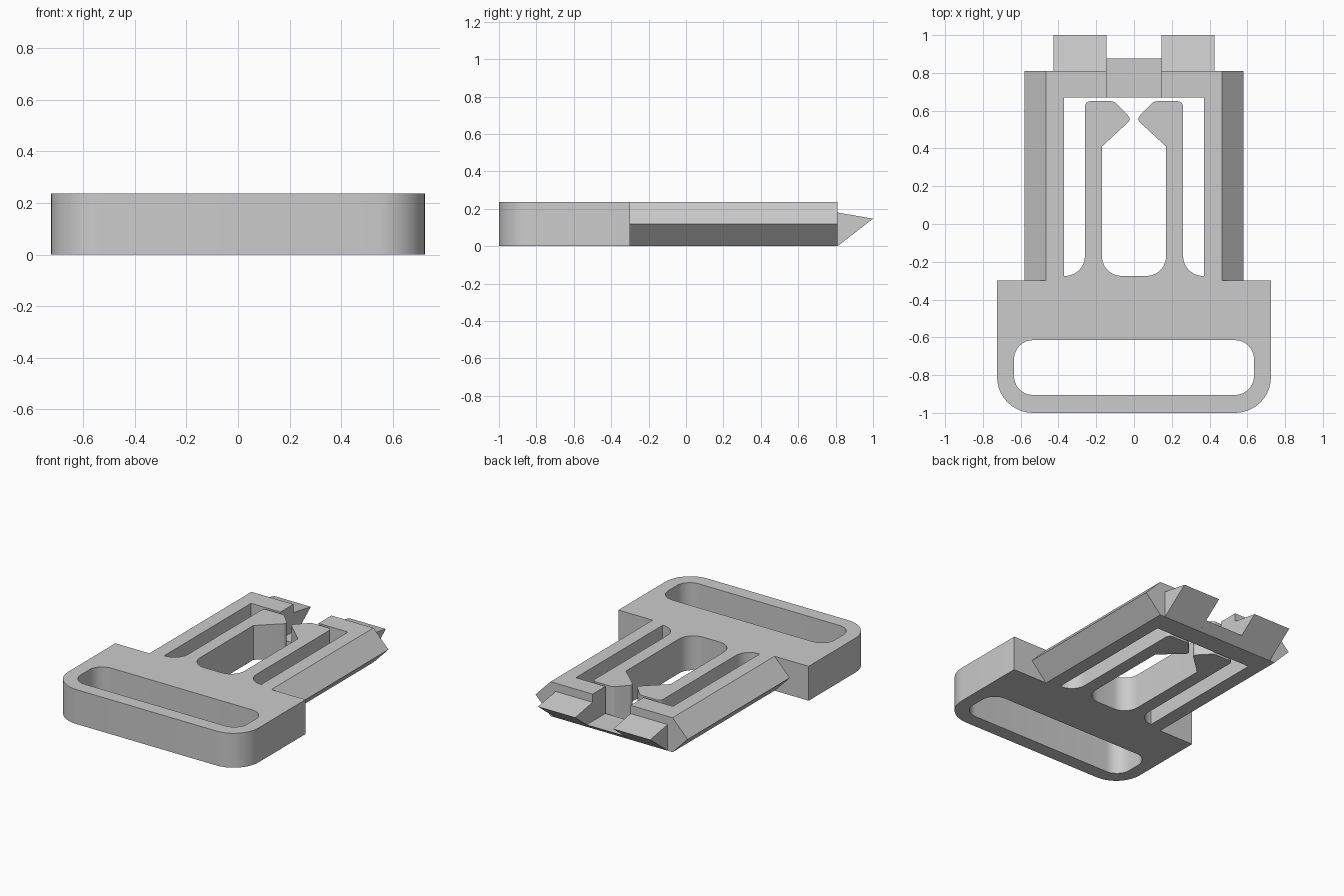
import bpy, bmesh, math
from mathutils import Vector

cube = bpy.data.objects.get("Cube")
if cube:
    bpy.data.objects.remove(cube, do_unlink=True)

THICK = 0.237   # plate thickness
RAIL = 0.465    # flat half width of the rails
BACK = 0.81     # rear face of the frame

grey = bpy.data.materials.new("light_grey_plastic")
grey.use_nodes = True
colour = (0.6, 0.6, 0.6, 1)
grey.diffuse_color = colour
grey.node_tree.nodes["Principled BSDF"].inputs["Base Color"].default_value = colour


def mirrored(half):
    """Close a right-hand path of (x, y, radius) with its mirror image."""
    return half + [(-x, y, r) for x, y, r in reversed(half)]


def rounded(corners, steps=10):
    """Turn (x, y, radius) corners into a closed outline with fillets."""
    out = []
    for i, (x, y, r) in enumerate(corners):
        p = Vector((x, y))
        if r == 0:
            out.append(p)
            continue
        a = (Vector(corners[i - 1][:2]) - p).normalized()
        b = (Vector(corners[(i + 1) % len(corners)][:2]) - p).normalized()
        half = a.angle(b) / 2
        centre = p + (a + b).normalized() * (r / math.sin(half))
        start = p + a * (r / math.tan(half)) - centre
        end = p + b * (r / math.tan(half)) - centre
        sweep = math.pi - 2 * half
        for k in range(steps + 1):
            t = k / steps
            arc = start * math.sin((1 - t) * sweep) + end * math.sin(t * sweep)
            out.append(centre + arc / math.sin(sweep))
    return out


def extrude(name, loops, place, direction):
    """Fill flat loops (later loops are holes) and extrude them."""
    bm = bmesh.new()
    edges = []
    for loop in loops:
        verts = [bm.verts.new(place(*p)) for p in loop]
        edges += [bm.edges.new((verts[i - 1], verts[i])) for i in range(len(verts))]
    bmesh.ops.triangle_fill(bm, edges=edges, use_beauty=True)
    grown = bmesh.ops.extrude_face_region(bm, geom=bm.faces[:], use_keep_orig=True)
    moved = [g for g in grown["geom"] if isinstance(g, bmesh.types.BMVert)]
    bmesh.ops.translate(bm, verts=moved, vec=direction)
    bmesh.ops.recalc_face_normals(bm, faces=bm.faces[:])
    mesh = bpy.data.meshes.new(name)
    bm.to_mesh(mesh)
    bm.free()
    mesh.materials.append(grey)
    obj = bpy.data.objects.new(name, mesh)
    bpy.context.collection.objects.link(obj)
    return obj


# Main plate: strap bar, frame rails and two hooked prongs in one outline
outline = mirrored([
    (0.725, -1, 0.19), (0.725, -0.3, 0), (RAIL, -0.3, 0), (RAIL, BACK, 0),
    (0.145, BACK, 0), (0.145, 0.67, 0), (0.37, 0.67, 0), (0.37, -0.275, 0),
    (0.26, -0.275, 0.105), (0.26, 0.65, 0.03), (0.105, 0.65, 0.04),
    (0.013, 0.555, 0.025), (0.17, 0.41, 0), (0.17, -0.275, 0.105),
])
strap_slot = mirrored([(0.635, -0.905, 0.1), (0.635, -0.615, 0.1)])
plate = extrude("buckle_plate", [rounded(outline), rounded(strap_slot)],
                lambda x, y: (x, y, 0), (0, 0, THICK))
bpy.ops.object.select_all(action='DESELECT')
plate.select_set(True)
bpy.context.view_layer.objects.active = plate
bpy.ops.object.shade_smooth_by_angle(angle=math.radians(30))

# Pointed outer edges of the rails, and wedge teeth at the back
for side, s in (("left", 1), ("right", -1)):
    edge = [(s * RAIL, 0), (s * 0.58, THICK / 2), (s * RAIL, THICK)]
    extrude(side + "_rail_edge", [edge], lambda x, z: (x, -0.3, z), (0, BACK + 0.3, 0))
    tooth = [(BACK, 0), (1, 0.147), (BACK, 0.18)]
    extrude(side + "_tooth", [tooth], lambda y, z: (s * 0.145, y, z), (s * 0.282, 0, 0))

# Low bridge joining both halves of the back bar
bridge = [(0.67, 0), (BACK, 0), (0.875, 0.05), (0.67, 0.05)]
extrude("back_bridge", [bridge], lambda y, z: (-0.145, y, z), (0.29, 0, 0))
